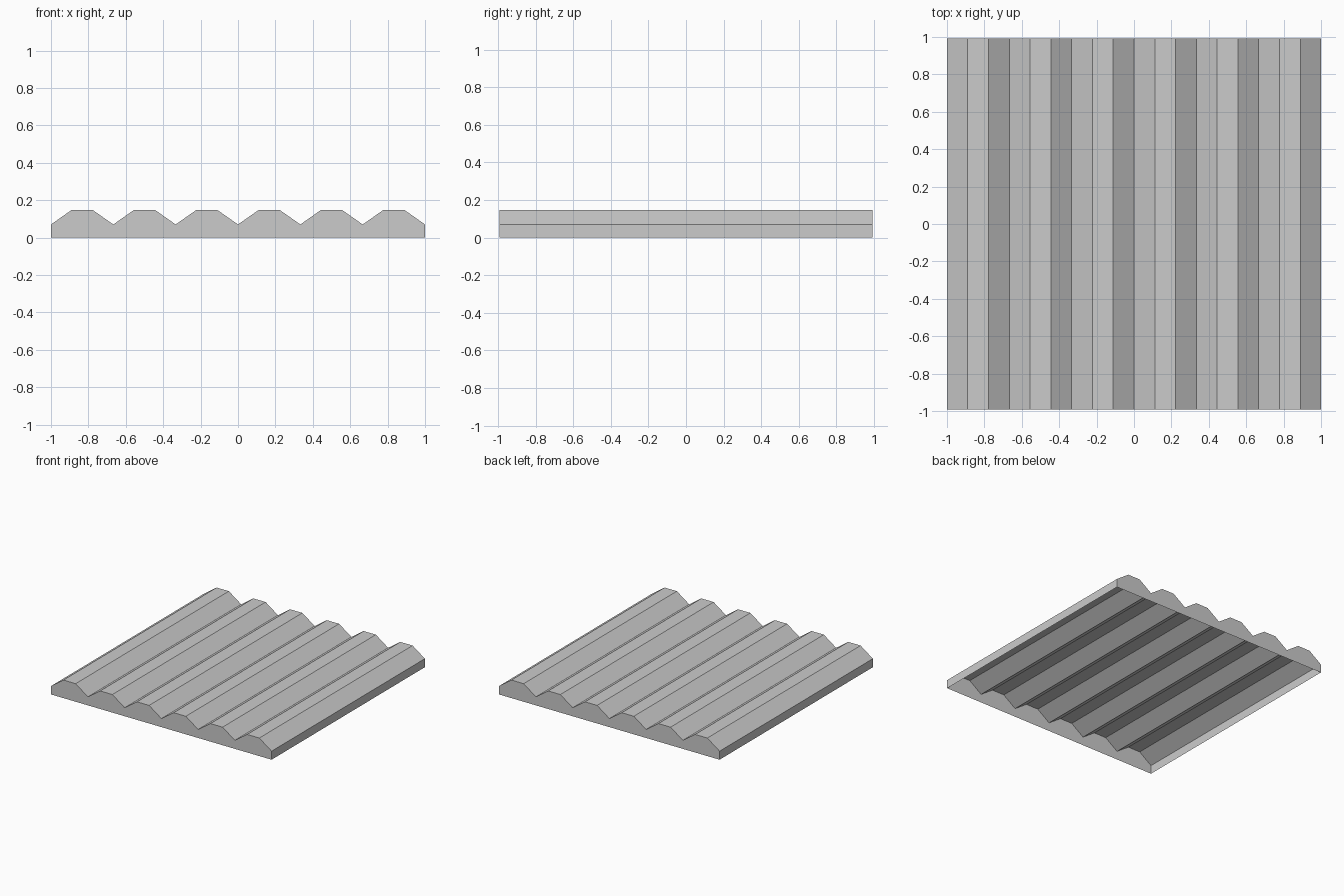
import bpy
import bmesh

RIDGES = 6
HALF_X, HALF_Y = 1.0, 0.993
VALLEY_Z, CREST_Z = 0.07, 0.148

cube = bpy.data.objects.get("Cube")
if cube:
    bpy.data.objects.remove(cube, do_unlink=True)

# Single grey sheet material
grey = bpy.data.materials.new("light_grey")
grey.use_nodes = True
colour = (0.6, 0.6, 0.6, 1.0)
grey.diffuse_color = colour
grey.node_tree.nodes["Principled BSDF"].inputs["Base Color"].default_value = colour

# Trapezoid ridge profile: valley, crest, crest, repeated across the width
step = 2 * HALF_X / (RIDGES * 3)
profile = [(-HALF_X + i * step, VALLEY_Z if i % 3 == 0 else CREST_Z)
           for i in range(RIDGES * 3 + 1)]
outline = [(-HALF_X, 0.0)] + profile + [(HALF_X, 0.0)]

# Corrugated sheet with side and end walls, open underneath
bm = bmesh.new()
front = [bm.verts.new((x, -HALF_Y, z)) for x, z in outline]
back = [bm.verts.new((x, HALF_Y, z)) for x, z in outline]
for i in range(len(outline) - 1):
    bm.faces.new((front[i], front[i + 1], back[i + 1], back[i]))
bm.faces.new(front[::-1])
bm.faces.new(back)
bmesh.ops.recalc_face_normals(bm, faces=bm.faces)

mesh = bpy.data.meshes.new("corrugated_panel")
bm.to_mesh(mesh)
bm.free()
mesh.materials.append(grey)
panel = bpy.data.objects.new("corrugated_panel", mesh)
bpy.context.collection.objects.link(panel)
